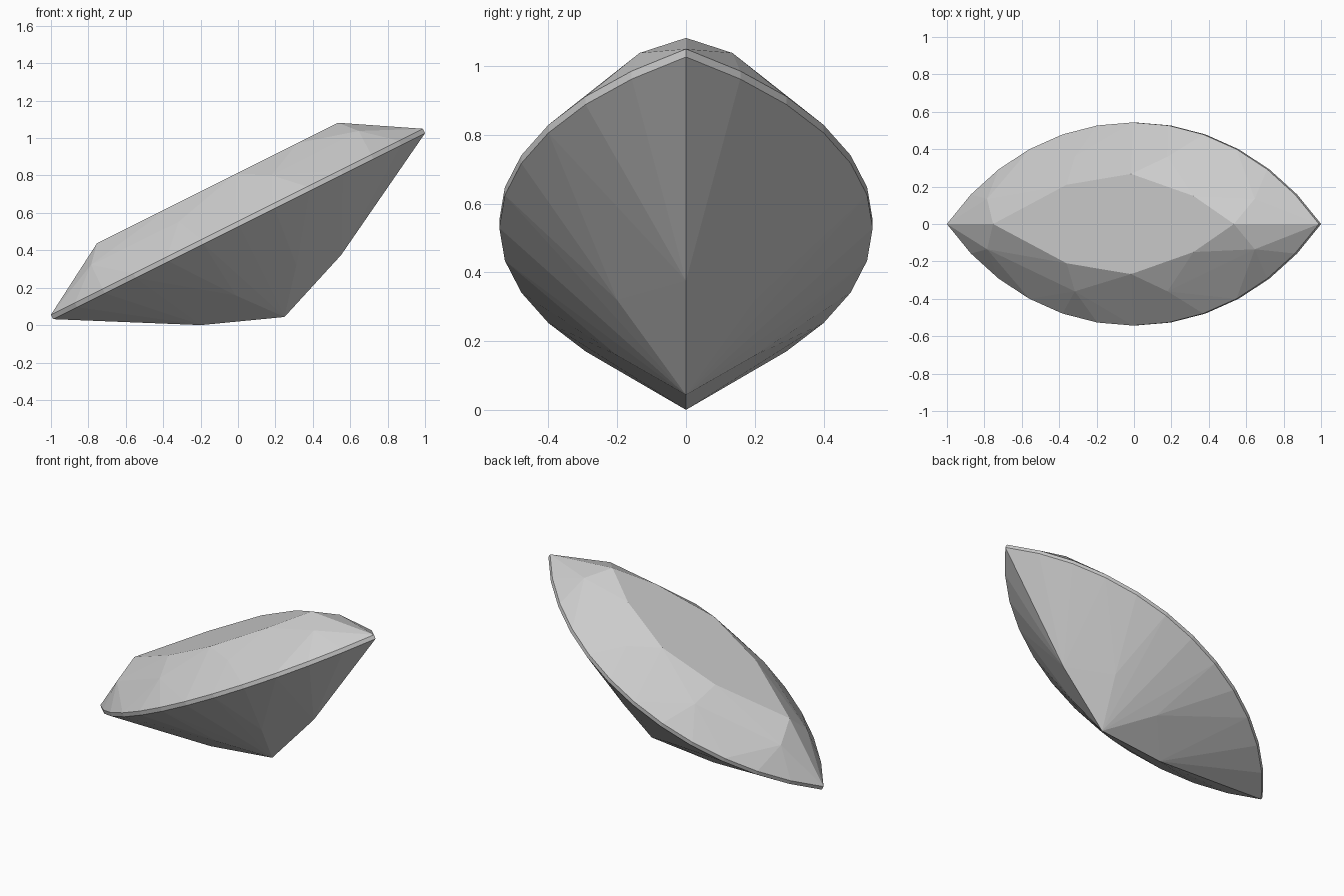
import bpy, bmesh
from math import asin, sin, cos, atan
from mathutils import Matrix

if "Cube" in bpy.data.objects:
    bpy.data.objects.remove(bpy.data.objects["Cube"])

A, B = 1.112, 0.543          # half length and half width of the girdle
RADIUS = (A * A + B * B) / (2 * B)
HALF_ANGLE = asin(A / RADIUS)
SEGS = 12
points = set()


def add(x, y, z):
    # point plus its mirror across the long axis
    points.add((x, y, z))
    points.add((x, -y if y else 0.0, z))


# girdle: thin band with a pointed two-arc outline
for i in range(SEGS + 1):
    t = HALF_ANGLE * (2 * i / SEGS - 1)
    y = 0.0 if i in (0, SEGS) else RADIUS * cos(t) - (RADIUS - B)
    for z in (0.013, -0.013):
        add(RADIUS * sin(t), y, z)

# table: flat top facet
for x, y in ((-0.72, 0), (-0.28, 0.21), (0.105, 0.268), (0.478, 0.15), (0.72, 0)):
    add(x, y, 0.245)

# crown star points, pavilion break points and keel, same at both ends
for s in (-1, 1):
    add(s * 0.80, 0.135, 0.156)
    add(s * 0.277, 0.36, 0.153)
    add(s * 0.18, 0.20, -0.338)
    add(s * 0.419, 0, -0.395)

# culet: bottom point
add(0, 0, -0.556)

# the cut stone is convex, so its facets are the hull of these points
bm = bmesh.new()
for p in sorted(points):
    bm.verts.new(p)
res = bmesh.ops.convex_hull(bm, input=bm.verts)
loose = [v for v in bm.verts if not v.link_faces]
bmesh.ops.delete(bm, geom=loose, context='VERTS')
bmesh.ops.dissolve_limit(bm, angle_limit=0.005, verts=bm.verts, edges=bm.edges)
bmesh.ops.recalc_face_normals(bm, faces=bm.faces)

# lean the stone so one tip rises, then rest it on the ground
bm.transform(Matrix.Rotation(-atan(0.5), 4, 'Y'))
low = min(v.co.z for v in bm.verts)
bm.transform(Matrix.Translation((0, 0, -low)))

mesh = bpy.data.meshes.new("gemstone")
bm.to_mesh(mesh)
bm.free()
gem = bpy.data.objects.new("gemstone", mesh)
bpy.context.collection.objects.link(gem)
